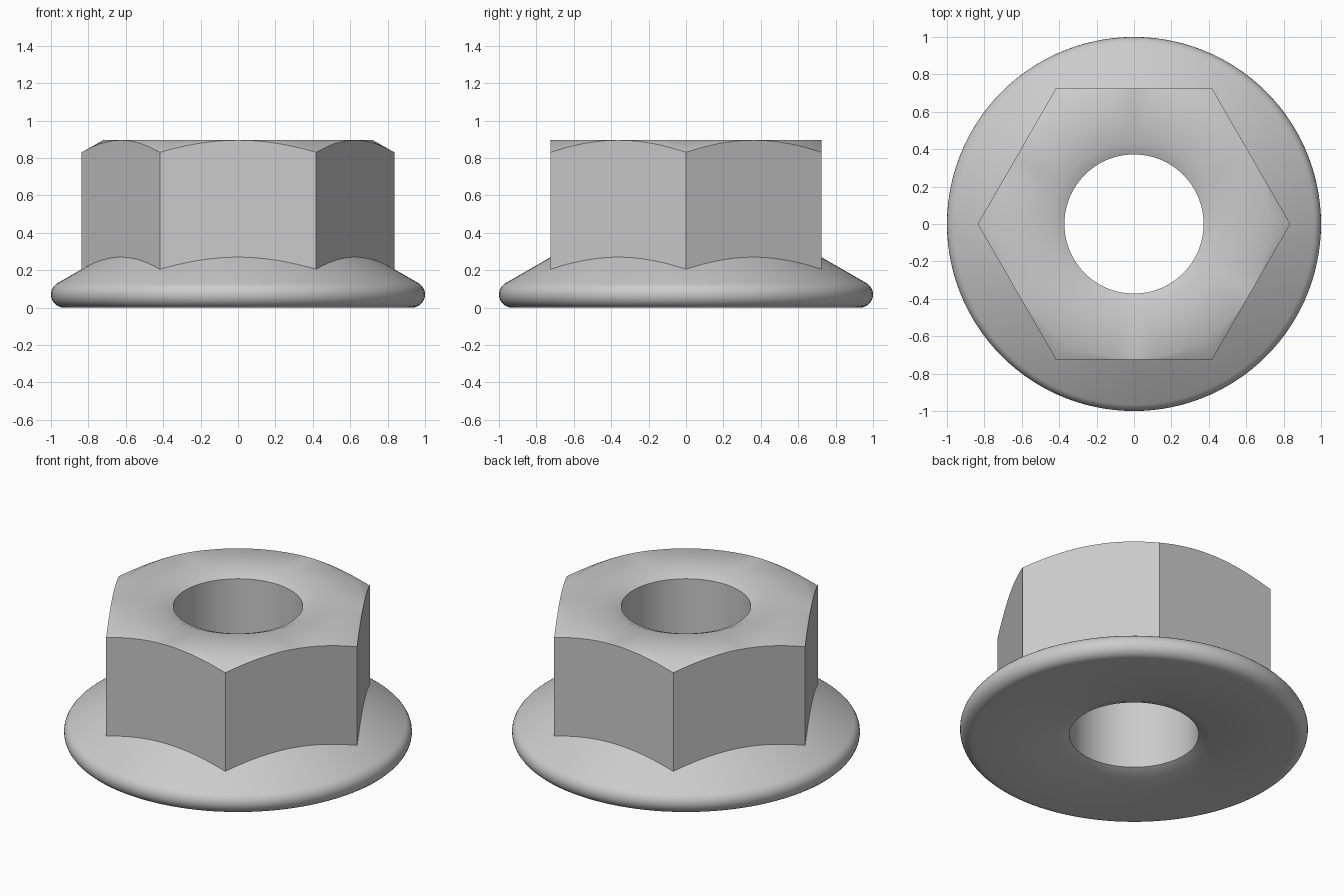
import bpy
import bmesh
from math import cos, sin, pi, radians, tan

# Remove the default cube
cube = bpy.data.objects.get("Cube")
if cube:
    bpy.data.objects.remove(cube, do_unlink=True)

SEGMENTS = 120          # a multiple of 12, so corners and flat centres are hit
APOTHEM = 0.724         # hexagon centre to flat
BORE = 0.372
BORE_EDGE = 0.44        # outer radius of the bore countersinks
TOP = 0.895
COUNTERSINK = 0.03
RIM = 0.07              # radius of the rounded flange rim
SLOPE = tan(radians(30))

steel = bpy.data.materials.new("steel grey")
steel.use_nodes = True
steel.diffuse_color = (0.6, 0.6, 0.6, 1)
steel.node_tree.nodes["Principled BSDF"].inputs["Base Color"].default_value = (0.6, 0.6, 0.6, 1)


def circle(r, z):
    return lambda a: (r, z)


def hexagon(height):
    """Hexagonal ring whose height follows a cone, giving the curved edges."""
    def point(a):
        r = APOTHEM / cos(a % (pi / 3) - pi / 6)
        return r, height(r)
    return point


def flange_cone(r):
    return 2 * RIM - RIM * (1 - cos(pi / 6)) + (1 - RIM / 2 - r) * SLOPE


def top_chamfer(r):
    return TOP - (r - APOTHEM) * SLOPE


# Underside, countersink to the flat seat
rings = [circle(BORE, COUNTERSINK), circle(BORE_EDGE, 0), circle(0.92, 0)]

# Rounded flange rim, ending tangent to the sloping flange
for i in range(13):
    a = radians(-90 + 150 * i / 12)
    rings.append(circle(1 - RIM + RIM * cos(a), RIM + RIM * sin(a)))

# Hexagon walls, chamfered top and upper countersink
rings += [hexagon(flange_cone), hexagon(top_chamfer),
          circle(APOTHEM - 0.003, TOP), circle(BORE_EDGE, TOP),
          circle(BORE, TOP - COUNTERSINK)]

# Skin the rings into one closed body, the last strip being the bore
bm = bmesh.new()
loops = []
for ring in rings:
    loop = []
    for i in range(SEGMENTS):
        a = 2 * pi * i / SEGMENTS
        r, z = ring(a + 1e-9)
        loop.append(bm.verts.new((r * cos(a), r * sin(a), z)))
    loops.append(loop)
for low, high in zip(loops, loops[1:] + loops[:1]):
    for i in range(SEGMENTS):
        j = (i + 1) % SEGMENTS
        bm.faces.new((low[i], low[j], high[j], high[i]))
bmesh.ops.recalc_face_normals(bm, faces=bm.faces)

mesh = bpy.data.meshes.new("flange_nut")
bm.to_mesh(mesh)
bm.free()
mesh.materials.append(steel)
nut = bpy.data.objects.new("flange_nut", mesh)
bpy.context.collection.objects.link(nut)

# Smooth round surfaces, crisp hexagon edges
bpy.ops.object.select_all(action="DESELECT")
nut.select_set(True)
bpy.context.view_layer.objects.active = nut
bpy.ops.object.shade_smooth_by_angle(angle=radians(35))
